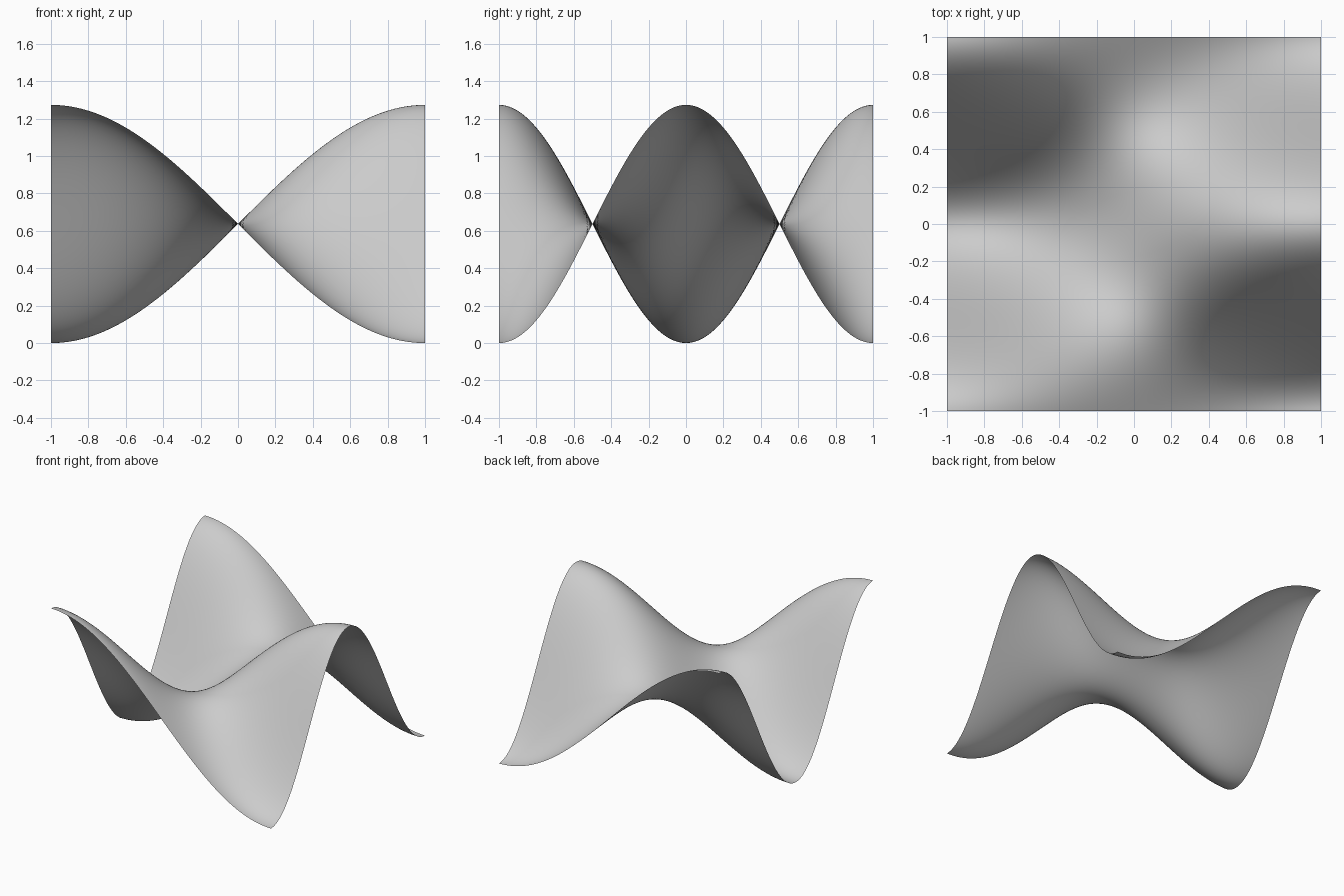
import bpy
import bmesh
from math import pi, sin, cos

cube = bpy.data.objects.get("Cube")
if cube:
    bpy.data.objects.remove(cube, do_unlink=True)

# Plain grey material
GREY = (0.6, 0.6, 0.6, 1.0)
mat = bpy.data.materials.new("light_grey")
mat.use_nodes = True
mat.diffuse_color = GREY
for node in mat.node_tree.nodes:
    if node.type == 'BSDF_PRINCIPLED':
        node.inputs["Base Color"].default_value = GREY

# Open square sheet: half a sine wave across x, one full cosine wave along y
SEGMENTS = 100
AMPLITUDE = 2 / pi

bm = bmesh.new()
bmesh.ops.create_grid(bm, x_segments=SEGMENTS, y_segments=SEGMENTS, size=1)
for v in bm.verts:
    v.co.z = AMPLITUDE * (1 + sin(pi * v.co.x / 2) * cos(pi * v.co.y))
for f in bm.faces:
    f.smooth = True

mesh = bpy.data.meshes.new("wave_surface")
bm.to_mesh(mesh)
bm.free()
mesh.materials.append(mat)
sheet = bpy.data.objects.new("wave_surface", mesh)
bpy.context.collection.objects.link(sheet)
